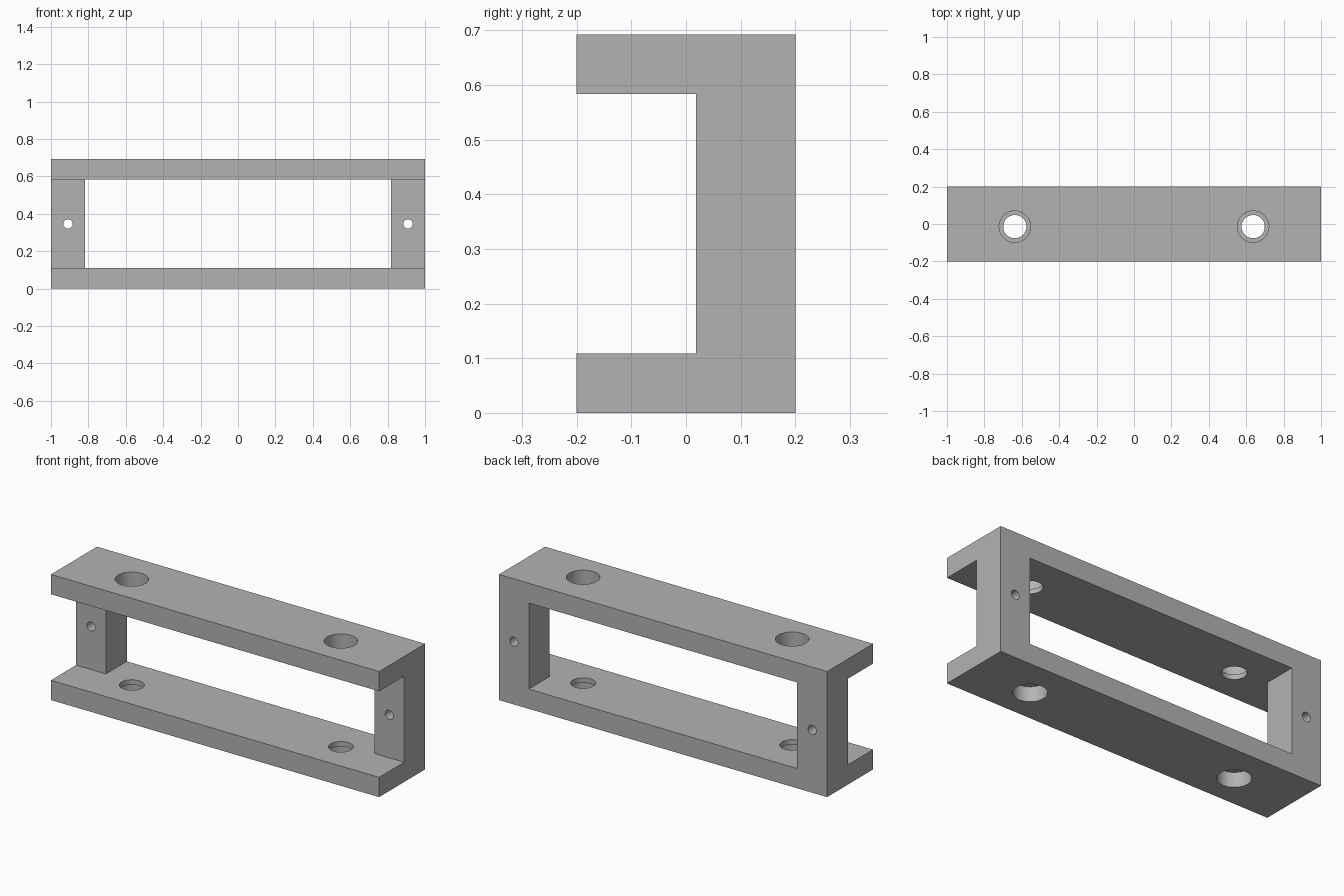
import bpy, bmesh, math
from mathutils import Matrix

if "Cube" in bpy.data.objects:
    bpy.data.objects.remove(bpy.data.objects["Cube"])

H, T = 0.692, 0.109          # total height, plate thickness
HALF_Y, POST_Y = 0.2, 0.018  # half depth, front face of the posts
POST_X = 0.818               # inner face of the posts
BORE_X, BORE_Y = 0.637, -0.014

grey = bpy.data.materials.new("plain_grey")
grey.diffuse_color = (0.45, 0.45, 0.45, 1)
grey.use_nodes = True
grey.node_tree.nodes["Principled BSDF"].inputs["Base Color"].default_value = grey.diffuse_color


def new_object(name, bm):
    bmesh.ops.recalc_face_normals(bm, faces=bm.faces)
    mesh = bpy.data.meshes.new(name)
    bm.to_mesh(mesh)
    bm.free()
    mesh.materials.append(grey)
    obj = bpy.data.objects.new(name, mesh)
    bpy.context.collection.objects.link(obj)
    return obj


def cylinder(bm, radius, z0, z1, x, y):
    m = Matrix.Translation((x, y, (z0 + z1) / 2))
    bmesh.ops.create_cone(bm, cap_ends=True, segments=48, radius1=radius,
                          radius2=radius, depth=z1 - z0, matrix=m)


def cut(target, name, bm):
    cutter = new_object(name, bm)
    cutter.hide_render = True
    cutter.hide_viewport = True
    mod = target.modifiers.new(name, "BOOLEAN")
    mod.operation = "DIFFERENCE"
    mod.solver = "EXACT"
    mod.object = cutter


# Bracket body: C-shaped side profile extruded along x
profile = [(-HALF_Y, 0), (HALF_Y, 0), (HALF_Y, H), (-HALF_Y, H),
           (-HALF_Y, H - T), (POST_Y, H - T), (POST_Y, T), (-HALF_Y, T)]
bm = bmesh.new()
face = bm.faces.new([bm.verts.new((-1, y, z)) for y, z in profile])
ext = bmesh.ops.extrude_face_region(bm, geom=[face])
bmesh.ops.translate(bm, vec=(2, 0, 0),
                    verts=[v for v in ext["geom"] if isinstance(v, bmesh.types.BMVert)])
frame = new_object("bracket_frame", bm)

# Rear window between the two posts
bm = bmesh.new()
bmesh.ops.create_cube(bm, size=1, matrix=Matrix.Translation((0, 0.2, H / 2))
                      @ Matrix.Diagonal((2 * POST_X, 0.5, H - 2 * T, 1)))
cut(frame, "window_cutter", bm)

# Through holes in both plates
bm = bmesh.new()
for s in (-1, 1):
    cylinder(bm, 0.062, -0.1, H + 0.1, s * BORE_X, BORE_Y)
cut(frame, "bolt_hole_cutter", bm)

# Counterbores from the outer faces, leaving a thin ledge
bm = bmesh.new()
for s in (-1, 1):
    cylinder(bm, 0.084, -0.1, 0.082, s * BORE_X, BORE_Y)
    cylinder(bm, 0.084, H - 0.082, H + 0.1, s * BORE_X, BORE_Y)
cut(frame, "counterbore_cutter", bm)

# Small screw holes through the posts, front to back
bm = bmesh.new()
for s in (-1, 1):
    m = Matrix.Translation((s * 0.909, 0.1, H / 2)) @ Matrix.Rotation(math.pi / 2, 4, "X")
    bmesh.ops.create_cone(bm, cap_ends=True, segments=32, radius1=0.025,
                          radius2=0.025, depth=0.5, matrix=m)
cut(frame, "screw_hole_cutter", bm)

# Bake the cuts, remove the helpers, and smooth the bores
bpy.context.view_layer.update()
deps = bpy.context.evaluated_depsgraph_get()
baked = bpy.data.meshes.new_from_object(frame.evaluated_get(deps))
frame.modifiers.clear()
frame.data = baked
for obj in list(bpy.data.objects):
    if obj.name.endswith("_cutter"):
        bpy.data.objects.remove(obj)
bpy.context.view_layer.objects.active = frame
frame.select_set(True)
bpy.ops.object.shade_smooth_by_angle(angle=math.radians(30))
